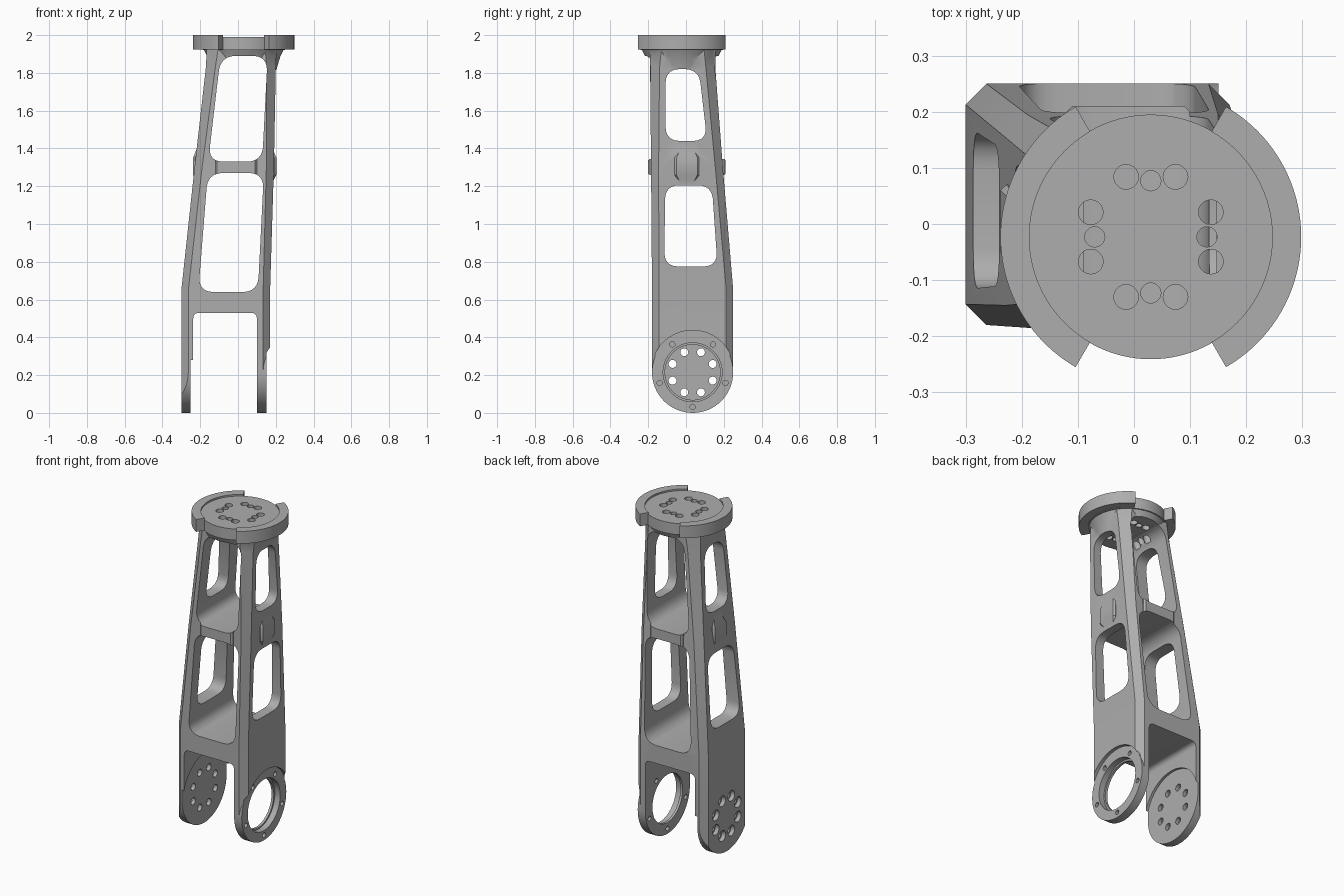
import bpy, bmesh
from math import pi, sin, cos, radians
from mathutils import Vector

cube = bpy.data.objects.get("Cube")
if cube:
    bpy.data.objects.remove(cube, do_unlink=True)

GREY = (0.42, 0.42, 0.42, 1)
mat = bpy.data.materials.new("plain grey")
mat.use_nodes = True
mat.diffuse_color = GREY
mat.node_tree.nodes["Principled BSDF"].inputs["Base Color"].default_value = GREY


def loft(name, rings):
    """Skin a stack of equal-length point rings and cap both ends."""
    bm = bmesh.new()
    rows = [[bm.verts.new(p) for p in ring] for ring in rings]
    n = len(rows[0])
    for a, b in zip(rows, rows[1:]):
        for i in range(n):
            bm.faces.new((a[i], a[(i + 1) % n], b[(i + 1) % n], b[i]))
    bm.faces.new(rows[0][::-1])
    bm.faces.new(rows[-1])
    bmesh.ops.recalc_face_normals(bm, faces=bm.faces)
    mesh = bpy.data.meshes.new(name)
    bm.to_mesh(mesh)
    bm.free()
    mesh.materials.append(mat)
    obj = bpy.data.objects.new(name, mesh)
    bpy.context.collection.objects.link(obj)
    return obj


def prism(name, outline, axis, lo, hi):
    """Extrude a 2D outline along an axis; the outline uses the other two axes."""
    place = {"X": lambda u, v, d: (d, u, v),
             "Y": lambda u, v, d: (u, d, v),
             "Z": lambda u, v, d: (u, v, d)}[axis]
    return loft(name, [[place(u, v, d) for u, v in outline] for d in (lo, hi)])


def circle(u, v, r, n=32):
    return [(u + r * cos(2 * pi * i / n), v + r * sin(2 * pi * i / n)) for i in range(n)]


def rounded(corners, r, steps=6):
    """Round the corners of a polygon with quadratic arcs."""
    pts = []
    for i, c in enumerate(corners):
        c = Vector(c)
        a = c + (Vector(corners[i - 1]) - c).normalized() * r
        b = c + (Vector(corners[(i + 1) % len(corners)]) - c).normalized() * r
        for k in range(steps + 1):
            t = k / steps
            pts.append(tuple(a * (1 - t) ** 2 + c * (0.9 * 2 * t * (1 - t))
                             + (a + b) * (0.1 * t * (1 - t)) + b * t * t))
    return pts


def octagon(x0, x1, y0, y1, c, z):
    return [(x0 + c, y0, z), (x1 - c, y0, z), (x1, y0 + c, z), (x1, y1 - c, z),
            (x1 - c, y1, z), (x0 + c, y1, z), (x0, y1 - c, z), (x0, y0 + c, z)]


def combine(target, tool, operation="DIFFERENCE"):
    mod = target.modifiers.new(operation, "BOOLEAN")
    mod.object, mod.operation, mod.solver = tool, operation, "EXACT"
    bpy.context.view_layer.objects.active = target
    bpy.ops.object.modifier_apply(modifier=mod.name)
    bpy.data.objects.remove(tool, do_unlink=True)


def smooth(obj):
    bpy.ops.object.select_all(action="DESELECT")
    obj.select_set(True)
    bpy.context.view_layer.objects.active = obj
    bpy.ops.object.shade_smooth_by_angle(angle=radians(30))


# Shared centres: hub axis along x (y, z), top plate axis along z (x, y)
HY, HZ, HR = 0.035, 0.215, 0.215
PX, PY = 0.03, -0.023

# Tapered arm with chamfered corners
arm = loft("arm_body", [
    octagon(-0.30, 0.17, -0.18, 0.25, 0.037, -0.05),
    octagon(-0.30, 0.17, -0.18, 0.25, 0.037, 0.65),
    octagon(-0.23, 0.19, -0.185, 0.195, 0.04, 1.3),
    octagon(-0.17, 0.20, -0.19, 0.155, 0.05, 1.83),
    octagon(-0.165, 0.205, -0.19, 0.155, 0.06, 1.93)])

# Flared round neck under the top plate
combine(arm, loft("neck", [[(x, y, z) for x, y in circle(PX, PY, r, 64)]
                           for z, r in ((1.78, 0.165), (1.84, 0.18), (1.89, 0.195), (1.93, 0.215))]), "UNION")

# Slight raised pads on the middle web
for x0, x1, y0, y1 in ((-0.238, 0.203, -0.06, 0.07), (-0.12, 0.1, -0.2, 0.21)):
    combine(arm, loft("web_pad", [
        octagon(x0 + d, x1 - d, y0 + d, y1 - d, 0.01, z)
        for z, d in ((1.22, 0.02), (1.26, 0), (1.35, 0), (1.4, 0.02))]), "UNION")

# Round off the fork ends
arc = [(HY + HR * cos(a), HZ + HR * sin(a)) for a in (pi + pi * i / 32 for i in range(33))]
combine(arm, prism("fork_outline", arc + [(0.26, 0.7), (0.26, 2.1), (-0.26, 2.1), (-0.26, 0.7)],
                   "X", -0.5, 0.5), "INTERSECT")

# Outer seat of the ring leg, then fork gap
combine(arm, prism("ring_seat", circle(HY, HZ, 0.222, 64), "X", 0.15, 0.4))
combine(arm, prism("ring_disc", circle(HY, HZ, HR, 64), "X", 0.11, 0.151), "UNION")
combine(arm, prism("fork_gap", rounded([(-0.237, -0.2), (0.1, -0.2), (0.1, 0.53), (-0.237, 0.53)], 0.03),
                   "Y", -0.5, 0.5))
combine(arm, prism("plate_seat", circle(HY, HZ, 0.225, 64), "X", -0.252, -0.2))

# Front-to-back windows and side windows
for corners in ([(-0.21, 0.64), (0.105, 0.64), (0.137, 1.27), (-0.16, 1.27)],
                [(-0.158, 1.33), (0.128, 1.33), (0.157, 1.89), (-0.092, 1.89)]):
    combine(arm, prism("front_window", rounded(corners, 0.075), "Y", -0.5, 0.5))
for corners in ([(-0.115, 0.775), (0.167, 0.775), (0.137, 1.205), (-0.11, 1.205)],
                [(-0.108, 1.44), (0.112, 1.44), (0.068, 1.82), (-0.108, 1.82)]):
    combine(arm, prism("side_window", rounded(corners, 0.07), "X", -0.5, 0.5))

# Stepped bore and five screw holes in the ring leg
combine(arm, prism("bore", circle(HY, HZ, 0.146, 64), "X", 0.05, 0.3))
combine(arm, prism("bore_step", circle(HY, HZ, 0.156, 64), "X", 0.115, 0.3))
for i in range(5):
    a = -pi / 2 + i * 2 * pi / 5
    combine(arm, prism("screw_hole", circle(HY + 0.183 * cos(a), HZ + 0.183 * sin(a), 0.014, 16),
                       "X", 0.05, 0.3))

# Eight counterbored holes in the plate leg
for i in range(8):
    a = (i + 0.5) * pi / 4
    y, z = HY + 0.115 * cos(a), HZ + 0.115 * sin(a)
    combine(arm, prism("bolt_hole", circle(y, z, 0.021, 20), "X", -0.4, -0.2))
    combine(arm, prism("counterbore", circle(y, z, 0.032, 20), "X", -0.4, -0.275))

# Top plate joined to the arm, with its four groups of three holes
combine(arm, prism("top_plate", circle(PX, PY, 0.218, 96), "Z", 1.922, 1.99), "UNION")
for k in range(4):
    c, s = round(cos(k * pi / 2)), round(sin(k * pi / 2))
    for out, side, r in ((0.107, 0.044, 0.022), (0.107, -0.044, 0.022), (0.1, 0, 0.018)):
        combine(arm, prism("plate_hole", circle(PX + out * c - side * s, PY + out * s + side * c, r, 20),
                           "Z", 1.85, 2.1))
arm.name = "arm_link"
smooth(arm)

# Two raised collar segments around the plate
for name, mid in (("left_collar", 0), ("right_collar", pi)):
    angles = [mid + radians(-60 + 120 * i / 40) for i in range(41)]
    outline = [(PX + 0.268 * cos(a), PY + 0.268 * sin(a)) for a in angles]
    outline += [(PX + 0.2165 * cos(a), PY + 0.2165 * sin(a)) for a in reversed(angles)]
    smooth(prism(name, outline, "Z", 1.925, 2.0))
